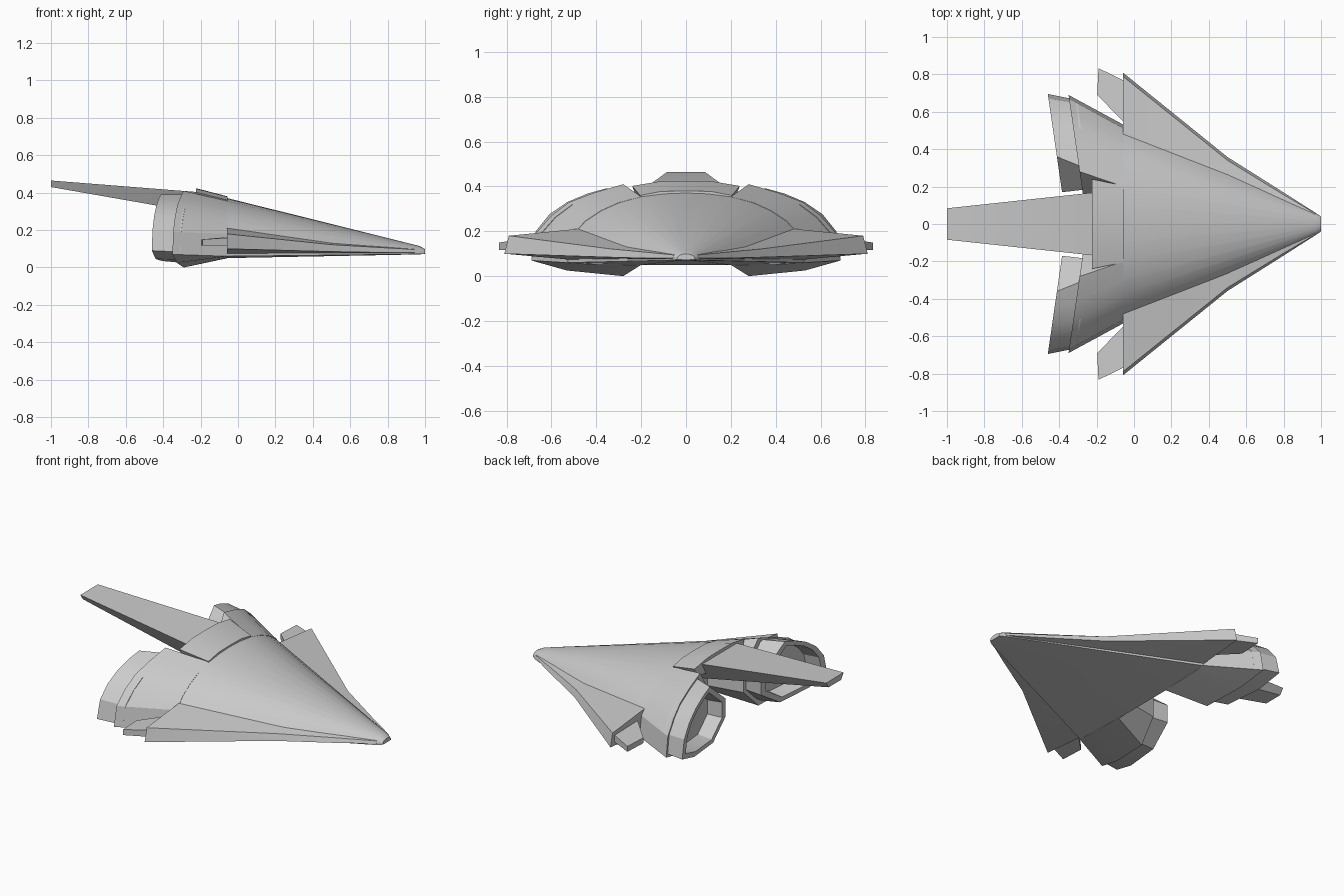
import bpy, bmesh, math

if "Cube" in bpy.data.objects:
    bpy.data.objects.remove(bpy.data.objects["Cube"])

hull_grey = bpy.data.materials.new("hull_grey")
hull_grey.diffuse_color = (0.6, 0.6, 0.6, 1)
hull_grey.use_nodes = True
hull_grey.node_tree.nodes["Principled BSDF"].inputs["Base Color"].default_value = hull_grey.diffuse_color


def loft(name, loops, mirror=False, angle=25):
    """Skin a list of equal-length point loops, cap both ends."""
    bm = bmesh.new()
    rings = [[bm.verts.new(p) for p in lp] for lp in loops]
    n = len(rings[0])
    for a, b in zip(rings, rings[1:]):
        for i in range(n):
            j = (i + 1) % n
            bm.faces.new((a[i], a[j], b[j], b[i]))
    bm.faces.new(rings[0])
    bm.faces.new(rings[-1])
    bmesh.ops.recalc_face_normals(bm, faces=bm.faces)
    me = bpy.data.meshes.new(name)
    bm.to_mesh(me)
    bm.free()
    ob = bpy.data.objects.new(name, me)
    bpy.context.collection.objects.link(ob)
    me.materials.append(hull_grey)
    bpy.ops.object.select_all(action='DESELECT')
    ob.select_set(True)
    bpy.context.view_layer.objects.active = ob
    bpy.ops.object.shade_smooth_by_angle(angle=math.radians(angle))
    if mirror:
        m = ob.modifiers.new("mirror", 'MIRROR')
        m.use_axis = (False, True, False)
        m.use_mirror_merge = False
    return ob


def at(x, pts):
    return [(x, y, z) for y, z in pts]


def slanted(x0, pts):
    """Place a section on a rear plane swept back toward the outside."""
    return [(x0 - 0.145 * y, y, z) for y, z in pts]


def scaled(pts, s, cy=0.43, cz=0.2):
    return [(cy + (y - cy) * s, cz + (z - cz) * s) for y, z in pts]


def both(half):
    """Right half section (top centre to bottom) -> full loop."""
    return half + [(-y, z) for y, z in reversed(half) if y > 0]


# Main hull: tapered dome section running to a blunt nose
dome = [(0, .372), (.1, .368), (.2, .355), (.3, .328), (.38, .292),
        (.45, .245), (.51, .18), (.53, .06), (.2, .05)]
nose = [(y * .113, .07 + (z - .05) * .14) for y, z in dome]
tip = [(y * .075, .073 + (z - .05) * .08) for y, z in dome]
loft("hull", [at(-.06, both(dome)), at(.97, both(nose)), at(1, both(tip))])

# Engine lobes, swelling out of the hull and split by a central gap
lobe_front = [(.2, .354), (.3, .328), (.38, .292), (.45, .245), (.51, .18),
              (.53, .06), (.4, .052), (.2, .05), (.12, .12), (.12, .26)]
lobe_rear = [(.28, .41), (.41, .372), (.52, .33), (.6, .27), (.67, .19),
             (.69, .07), (.53, .025), (.28, 0), (.16, .12), (.16, .25)]
loft("engine_lobe", [at(-.055, lobe_front), slanted(-.25, lobe_rear),
                     slanted(-.25, scaled(lobe_rear, .88)),
                     slanted(-.2, scaled(lobe_rear, .85))], True)

# Exhaust nozzles with a thick rim and recessed core
noz = [(.36, .39), (.44, .368), (.53, .33), (.61, .275), (.67, .2),
       (.695, .09), (.55, .045), (.32, .035), (.17, .13), (.17, .24)]
loft("exhaust_nozzle", [slanted(-.21, scaled(lobe_rear, .9)),
                        slanted(-.36, noz),
                        slanted(-.36, scaled(noz, .84)),
                        slanted(-.27, scaled(noz, .78))], True)

# Wings hugging the hull sides
loft("wing", [
    at(-.06, [(.47, .212), (.79, .18), (.81, .10), (.3, .054)]),
    at(.5, [(.22, .135), (.34, .122), (.358, .085), (.1, .063)]),
    at(.79, [(.09, .115), (.162, .105), (.175, .08), (.05, .068)]),
    at(.97, [(.035, .1), (.056, .095), (.06, .08), (.02, .072)])], True)

# Small trailing fins behind the wing tips
fin = [(-.04, .53, .165), (-.04, .76, .16), (-.19, .833, .15), (-.197, .69, .15)]
loft("wing_fin", [fin, [(x, y, .117) for x, y, z in fin]], True)

# Raised collar over the gap between the lobes
loft("collar", [
    at(-.055, both([(0, .38), (.11, .378), (.205, .36), (.18, .31), (.09, .30)])),
    at(-.225, both([(0, .424), (.12, .422), (.24, .402), (.22, .35), (.1, .33)]))])

# Long tapered tail boom, narrower underneath
loft("tail_boom", [
    at(-.04, [(.15, .34), (-.15, .34), (-.09, .26), (.09, .26)]),
    at(-.2, [(.17, .402), (-.17, .402), (-.11, .29), (.11, .29)]),
    at(-1, [(.084, .465), (-.084, .465), (-.06, .43), (.06, .43)])])
